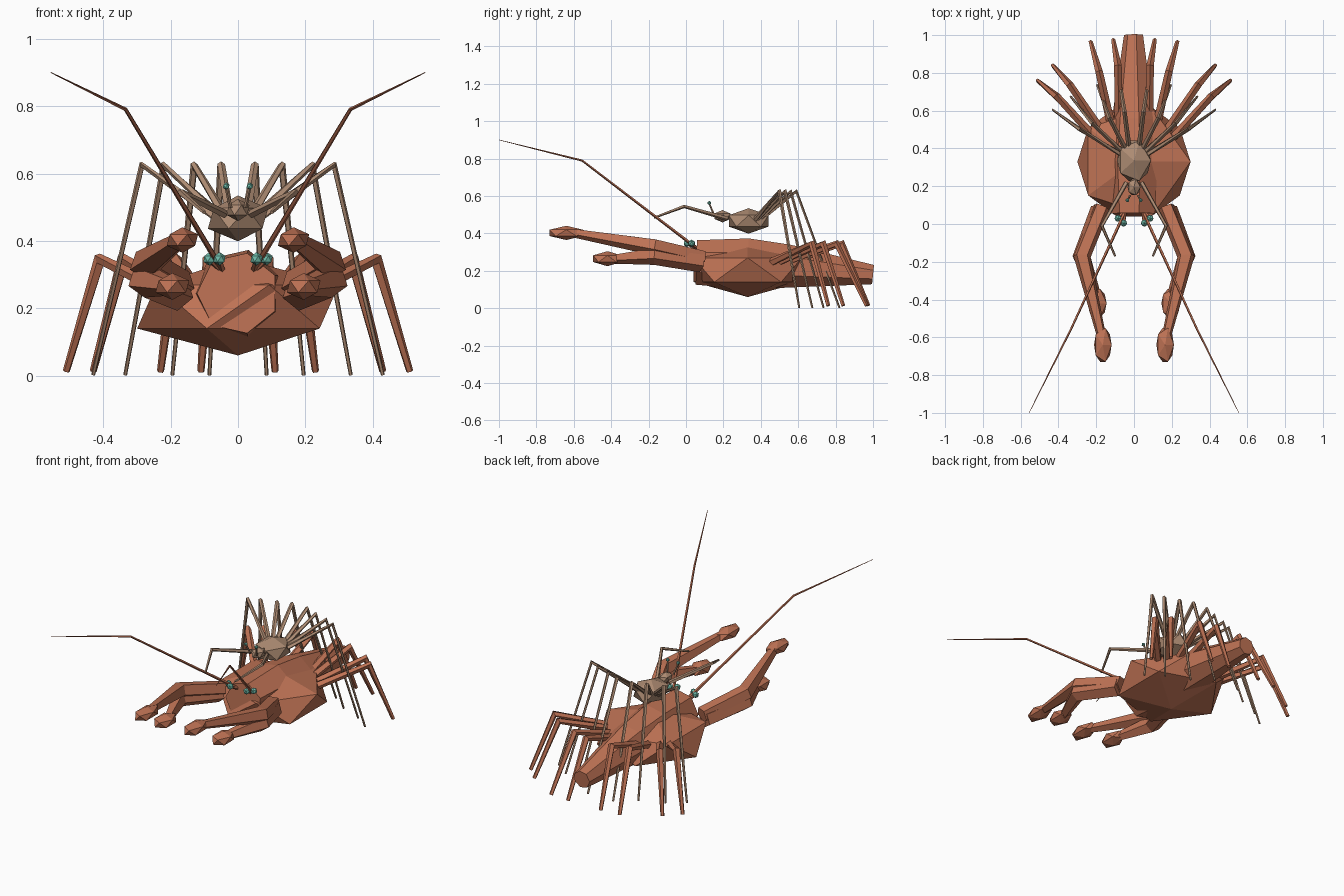
import bpy, bmesh, math
from mathutils import Vector, Matrix

if "Cube" in bpy.data.objects:
    bpy.data.objects.remove(bpy.data.objects["Cube"])


def material(name, rgb):
    m = bpy.data.materials.new(name)
    m.diffuse_color = (*rgb, 1)
    m.use_nodes = True
    m.node_tree.nodes["Principled BSDF"].inputs["Base Color"].default_value = m.diffuse_color
    return m


RUST = material("rust", (0.52, 0.17, 0.09))
TAN = material("tan", (0.42, 0.26, 0.17))
GREEN = material("green", (0.16, 0.5, 0.4))


def finish(bm, name, mat):
    bmesh.ops.recalc_face_normals(bm, faces=bm.faces)
    mesh = bpy.data.meshes.new(name)
    bm.to_mesh(mesh)
    bm.free()
    mesh.materials.append(mat)
    bpy.context.collection.objects.link(bpy.data.objects.new(name, mesh))


def blob(name, centre, radii, mat):
    bm = bmesh.new()
    m = Matrix.Translation(centre) @ Matrix.Diagonal((*radii, 1))
    bmesh.ops.create_icosphere(bm, subdivisions=1, radius=1, matrix=m)
    finish(bm, name, mat)


def tube(name, points, radii, mat, sides=5, phase=0.0):
    """Faceted limb through the points, with one radius per point."""
    pts = [Vector(p) for p in points]
    bm = bmesh.new()
    rings = []
    for i, p in enumerate(pts):
        a = (p - pts[i - 1]).normalized() if i else Vector()
        b = (pts[i + 1] - p).normalized() if i < len(pts) - 1 else Vector()
        d = (a + b).normalized()
        ref = Vector((1, 0, 0)) if abs(d.x) < 0.85 else Vector((0, 1, 0))
        up = ref.cross(d).normalized()
        side = d.cross(up)
        angles = [phase + 2 * math.pi * k / sides for k in range(sides)]
        rings.append([bm.verts.new(p + radii[i] * (math.cos(t) * up + math.sin(t) * side))
                      for t in angles])
    for r, s in zip(rings, rings[1:]):
        for k in range(sides):
            j = (k + 1) % sides
            bm.faces.new((r[k], r[j], s[j], s[k]))
    bm.faces.new(rings[0])
    bm.faces.new(rings[-1])
    finish(bm, name, mat)


def flip(points, s):
    return [(s * x, y, z) for x, y, z in points]


# Large body: wide shell, carapace running into the tail
blob("large_shell", (0, 0.33, 0.205), (0.335, 0.34, 0.145), RUST)
tube("large_carapace_and_tail",
     [(0, 0.055, 0.245), (0, 0.33, 0.237), (0, 0.55, 0.225), (0, 1, 0.18)],
     [0.122, 0.14, 0.118, 0.053], RUST, 7, -math.pi / 2)

# Small body riding on top
blob("small_shell", (0, 0.335, 0.467), (0.1, 0.125, 0.068), TAN)
blob("small_head", (0, 0.195, 0.492), (0.038, 0.05, 0.033), TAN)

for s, side in ((-1, "left"), (1, "right")):
    # Large claw arms, upper and lower pair
    tube(f"{side}_upper_arm", flip([(0.17, 0.09, 0.27), (0.275, -0.17, 0.33), (0.175, -0.58, 0.4)], s),
         [0.046, 0.048, 0.026], RUST)
    blob(f"{side}_upper_claw", (s * 0.165, -0.64, 0.403), (0.052, 0.105, 0.038), RUST)
    tube(f"{side}_lower_arm", flip([(0.18, 0.08, 0.245), (0.278, -0.17, 0.282), (0.2, -0.38, 0.265)], s),
         [0.053, 0.05, 0.027], RUST)
    blob(f"{side}_lower_claw", (s * 0.195, -0.42, 0.265), (0.056, 0.09, 0.04), RUST)

    # Long feelers
    tube(f"{side}_feeler", flip([(0.05, 0.06, 0.32), (0.333, -0.555, 0.79), (0.555, -0.999, 0.9)], s),
         [0.009, 0.006, 0.0015], RUST)

    # Large eyes on short stalks
    for i, (x, y) in enumerate(((0.055, 0.005), (0.085, 0.03))):
        tube(f"{side}_large_eyestalk_{i}", flip([(0.045, 0.075, 0.31), (x, y, 0.345)], s), [0.01, 0.008], RUST)
        blob(f"{side}_large_eye_{i}", (s * x, y, 0.347), (0.02,) * 3, GREEN)

    # Small eyes on stalks
    tube(f"{side}_small_eyestalk", flip([(0.022, 0.15, 0.5), (0.035, 0.125, 0.56)], s), [0.006, 0.005], TAN)
    blob(f"{side}_small_eye", (s * 0.035, 0.125, 0.563), (0.011,) * 3, GREEN)

    # Small front arms
    tube(f"{side}_small_arm", flip([(0.04, 0.22, 0.48), (0.17, -0.01, 0.545), (0.1, -0.17, 0.485)], s),
         [0.013, 0.01, 0.006], TAN)

    # Small legs: knee x, knee y, foot x, foot y
    for i, (kx, ky, fx, fy) in enumerate(((0.285, 0.5, 0.43, 0.605), (0.22, 0.53, 0.335, 0.675),
                                          (0.13, 0.56, 0.195, 0.735), (0.05, 0.59, 0.085, 0.82))):
        tube(f"{side}_small_leg_{i}",
             flip([(0.07 - 0.015 * i, 0.37 + 0.01 * i, 0.475), (kx, ky, 0.625), (fx, fy, 0.002)], s),
             [0.014, 0.012, 0.006], TAN)

    # Large legs
    for i, (kx, ky, fx, fy) in enumerate(((0.41, 0.675, 0.51, 0.76), (0.34, 0.735, 0.43, 0.84),
                                          (0.185, 0.805, 0.23, 0.965), (0.085, 0.835, 0.11, 0.975))):
        tube(f"{side}_large_leg_{i}",
             flip([(0.17 - 0.03 * i, 0.42 + 0.03 * i, 0.23), (kx, ky, 0.345), (fx, fy, 0.013)], s),
             [0.024, 0.021, 0.011], RUST)
